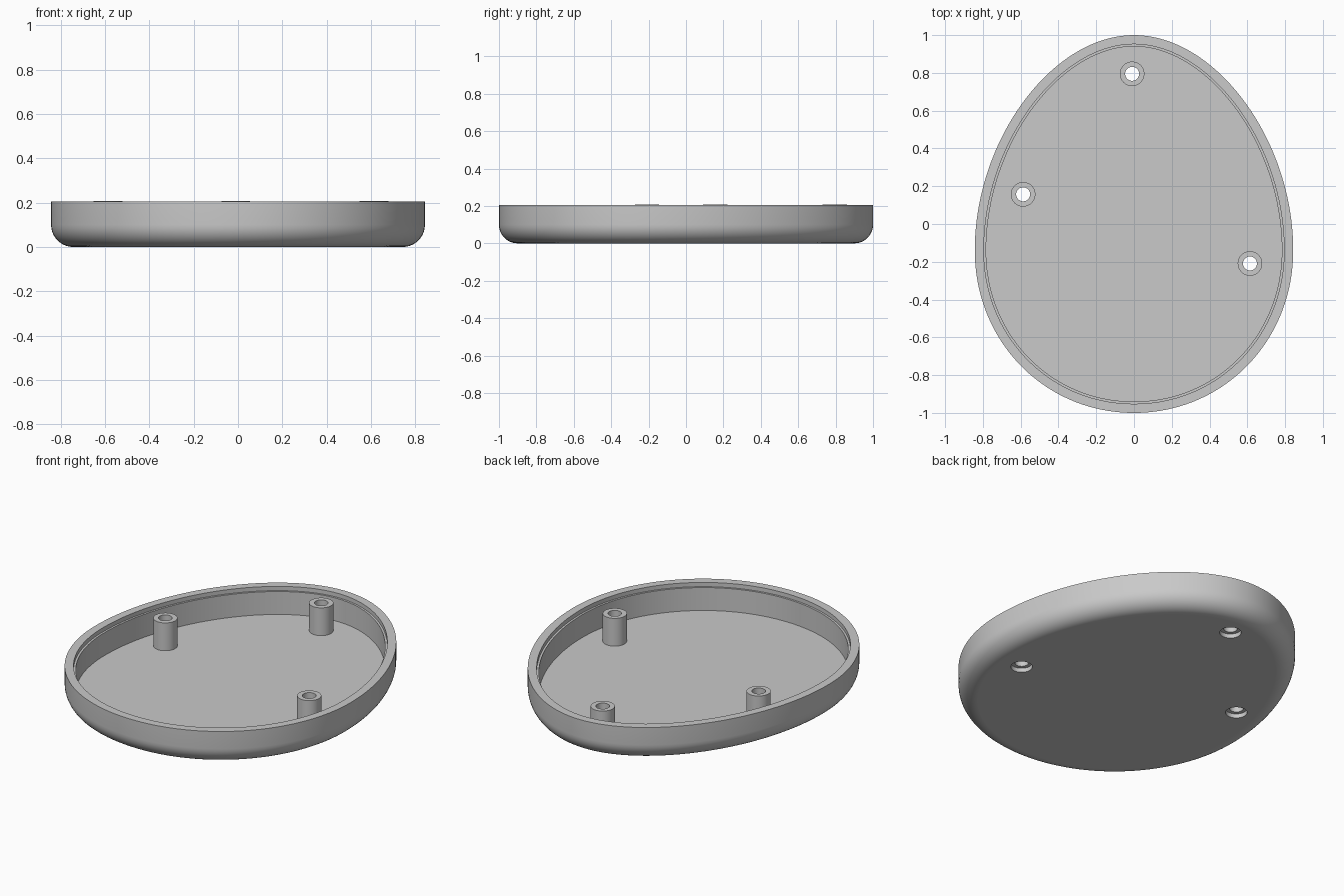
import bpy, bmesh, math
from mathutils import Vector
from mathutils.geometry import interpolate_bezier

cube = bpy.data.objects.get("Cube")
if cube:
    bpy.data.objects.remove(cube, do_unlink=True)

grey = bpy.data.materials.new("plain grey")
grey.use_nodes = True
grey.diffuse_color = (0.585, 0.585, 0.585, 1)
grey.node_tree.nodes["Principled BSDF"].inputs["Base Color"].default_value = grey.diffuse_color

RIM_Z, FLOOR_Z, FILLET = 0.204, 0.043, 0.1
BOSS_TOP, BORE_DEPTH = 0.208, 0.025
BOSS_R, HOLE_R, BORE_R = 0.065, 0.037, 0.058
BOSSES = {"back": (-0.01, 0.795), "right": (-0.587, 0.157), "left": (0.614, -0.209)}


def egg_outline(n=40):
    """Half outline from two curves, mirrored to a closed clockwise loop."""
    tip, side, base = Vector((0, 1)), Vector((0.843, -0.14)), Vector((0, -1))
    upper = interpolate_bezier(tip, Vector((0.43, 1)), Vector((0.843, 0.45)), side, n)
    lower = interpolate_bezier(side, Vector((0.843, -0.62)), Vector((0.475, -1)), base, n)
    half = [p.to_2d() for p in upper + lower[1:]]
    return half + [Vector((-p.x, p.y)) for p in half[-2:0:-1]]


def inset_loop(points, distance):
    """Move a clockwise loop inwards along its normals."""
    count = len(points)
    loop = []
    for i, p in enumerate(points):
        t = (points[(i + 1) % count] - points[i - 1]).normalized()
        loop.append(p + Vector((t.y, -t.x)) * distance)
    return loop


def loft(name, rings, closed=False):
    """Join rings of (points, z) with quads, then cap or close the ends."""
    bm = bmesh.new()
    loops = [[bm.verts.new((p.x, p.y, z)) for p in pts] for pts, z in rings]
    pairs = list(zip(loops, loops[1:]))
    if closed:
        pairs.append((loops[-1], loops[0]))
    else:
        bm.faces.new(loops[0])
        bm.faces.new(loops[-1])
    for a, b in pairs:
        for i in range(len(a)):
            bm.faces.new((a[i - 1], a[i], b[i], b[i - 1]))
    bmesh.ops.recalc_face_normals(bm, faces=bm.faces)
    mesh = bpy.data.meshes.new(name)
    bm.to_mesh(mesh)
    bm.free()
    mesh.materials.append(grey)
    obj = bpy.data.objects.new(name, mesh)
    bpy.context.collection.objects.link(obj)
    return obj


def activate(obj):
    bpy.ops.object.select_all(action="DESELECT")
    obj.select_set(True)
    bpy.context.view_layer.objects.active = obj


def circle(centre, radius, n=48):
    return [Vector(centre) + radius * Vector((math.cos(a), math.sin(a)))
            for a in (math.tau * i / n for i in range(n))]


# Tray wall section: rounded base, outer wall, stepped rim, inner wall, floor
section = [(FILLET + 0.004, 0)]
for i in range(11):
    a = math.pi / 2 * i / 10
    section.append((FILLET * (1 - math.sin(a)), FILLET * (1 - math.cos(a))))
section += [(0, RIM_Z), (0.048, RIM_Z), (0.048, RIM_Z - 0.025),
            (0.06, RIM_Z - 0.025), (0.06, FLOOR_Z)]
outline = egg_outline()
tray = loft("tray_shell", [(inset_loop(outline, d), z) for d, z in section])

# Screw recesses cut through the floor
for spot in BOSSES.values():
    cutter = loft("recess_cutter", [(circle(spot, BORE_R), -0.05), (circle(spot, BORE_R), 0.1)])
    cutter.hide_render = True
    cut = tray.modifiers.new("recess", "BOOLEAN")
    cut.operation = "DIFFERENCE"
    cut.solver = "EXACT"
    cut.object = cutter
    activate(tray)
    bpy.ops.object.modifier_apply(modifier=cut.name)
    bpy.data.objects.remove(cutter, do_unlink=True)

# Hollow screw posts seated in the floor
parts = [tray]
for side, spot in BOSSES.items():
    ring = [(HOLE_R, BORE_DEPTH), (BOSS_R, BORE_DEPTH), (BOSS_R, BOSS_TOP), (HOLE_R, BOSS_TOP)]
    parts.append(loft(f"screw_post_{side}", [(circle(spot, r), z) for r, z in ring], closed=True))

for obj in parts:
    activate(obj)
    bpy.ops.object.shade_smooth_by_angle(angle=math.radians(30))
